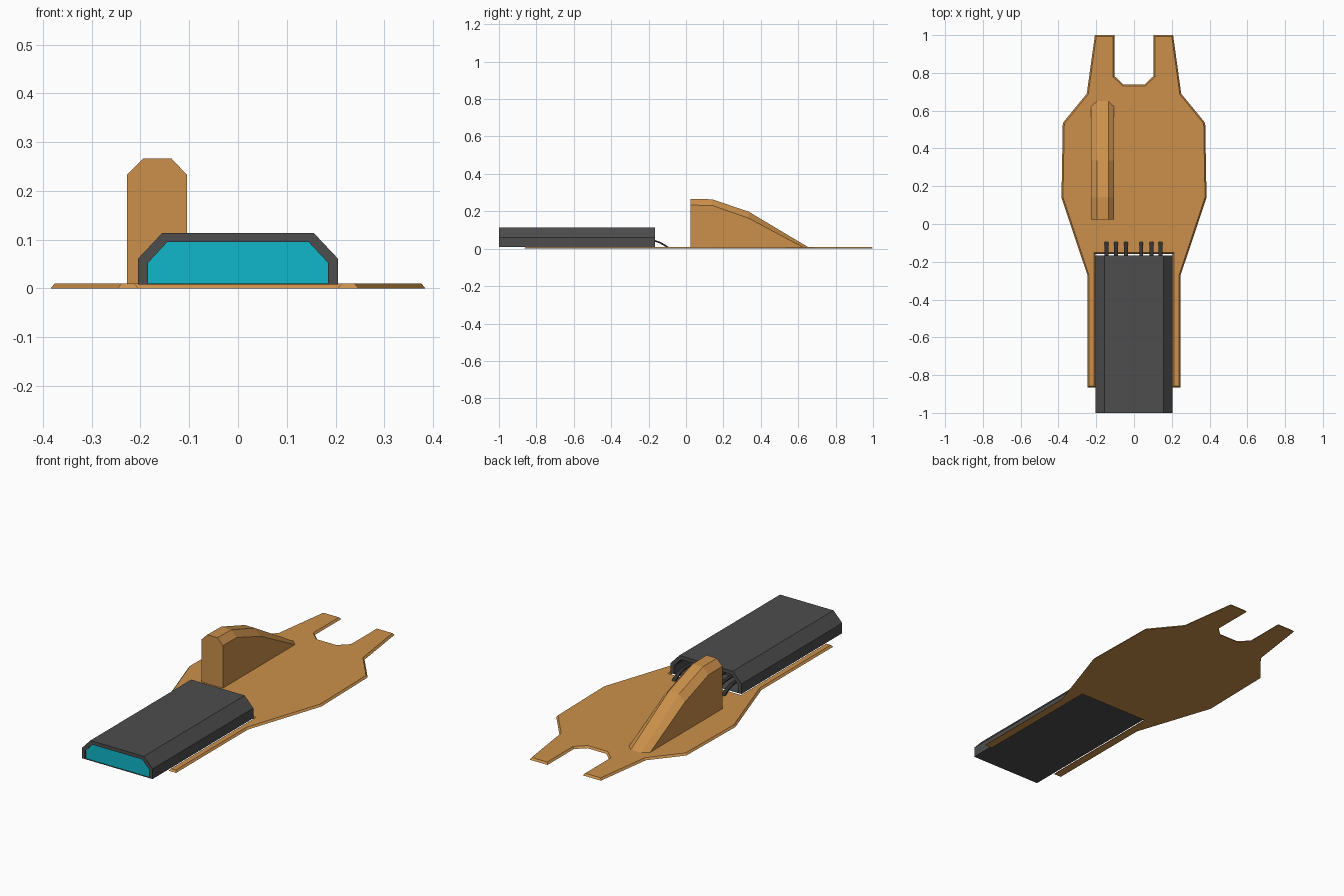
import bpy, bmesh

if "Cube" in bpy.data.objects:
    bpy.data.objects.remove(bpy.data.objects["Cube"])


def material(name, rgb):
    m = bpy.data.materials.new(name)
    m.diffuse_color = (*rgb, 1)
    m.use_nodes = True
    m.node_tree.nodes["Principled BSDF"].inputs["Base Color"].default_value = m.diffuse_color
    return m


ORANGE = material("tan_orange", (0.60, 0.28, 0.07))
GREY = material("dark_grey", (0.075, 0.075, 0.075))
CYAN = material("cyan", (0.005, 0.47, 0.60))
BLACK = material("near_black", (0.03, 0.03, 0.03))


def finish(bm, name, mat):
    bmesh.ops.recalc_face_normals(bm, faces=bm.faces[:])
    me = bpy.data.meshes.new(name)
    bm.to_mesh(me)
    bm.free()
    me.materials.append(mat)
    ob = bpy.data.objects.new(name, me)
    bpy.context.collection.objects.link(ob)
    return ob


def loft(name, rings, mat):
    """Skin a list of equal-length point rings and cap both ends."""
    bm = bmesh.new()
    vs = [[bm.verts.new(p) for p in r] for r in rings]
    n = len(vs[0])
    for a, b in zip(vs, vs[1:]):
        for i in range(n):
            j = (i + 1) % n
            bm.faces.new((a[i], a[j], b[j], b[i]))
    bm.faces.new(vs[0])
    bm.faces.new(vs[-1])
    return finish(bm, name, mat)


# Base plate: mirrored outline with sloping edges, forked end and rear slot
half = [(0.055, 0.738), (0.102, 0.782), (0.102, 1.0), (0.207, 1.0),
        (0.25, 0.69), (0.377, 0.535), (0.384, 0.14), (0.247, -0.27),
        (0.247, -0.865), (0.204, -0.865), (0.204, -0.16)]
outline = half + [(-x, y) for x, y in reversed(half)]
bm = bmesh.new()
verts = [bm.verts.new((x, y, 0)) for x, y in outline]
top = bm.faces.new(verts)
top.normal_update()
if top.normal.z < 0:
    top.normal_flip()
bmesh.ops.inset_region(bm, faces=[top], thickness=0.008, depth=0.01,
                       use_boundary=True, use_even_offset=True)
rim = sorted((v for v in bm.verts if v.is_boundary), key=lambda v: v.index)
edges = [e for e in bm.edges if e.is_boundary]
bmesh.ops.contextual_create(bm, geom=edges)
finish(bm, "base_plate", ORANGE)

# Fin: chamfered section lofted along y; (side y, side z, top y, top z)
stations = [(0.024, 0.233, 0.024, 0.266), (0.14, 0.231, 0.14, 0.264),
            (0.335, 0.163, 0.335, 0.198), (0.625, 0.008, 0.652, 0.009)]
rings = []
for ys, zs, yt, zt in stations:
    rings.append([(-0.228, ys, 0.004), (-0.228, ys, zs), (-0.195, yt, zt),
                  (-0.136, yt, zt), (-0.105, ys, zs), (-0.105, ys, 0.004)])
loft("fin", rings, ORANGE)


def section(y, w, shoulder, tw, h, z0):
    return [(-w, y, z0), (-w, y, shoulder), (-tw, y, h),
            (tw, y, h), (w, y, shoulder), (w, y, z0)]


OUTER = (0.205, 0.061, 0.155, 0.114, 0.008)
INNER = (0.185, 0.052, 0.145, 0.095, 0.0095)

# Casing: hollowed at both ends
loft("casing", [section(-0.985, *INNER), section(-1.0, *INNER),
                section(-1.0, *OUTER), section(-0.166, *OUTER),
                section(-0.166, *INNER), section(-0.30, *INNER)], GREY)

# Coloured panel in the front opening
loft("front_panel", [section(-0.994, *INNER), section(-0.987, *INNER)], CYAN)

# Contact pins curving down on to the plate
path = [(-0.30, 0.050), (-0.17, 0.047), (-0.14, 0.038),
        (-0.115, 0.024), (-0.092, 0.009)]
for k, x in enumerate((-0.145, -0.095, -0.042, 0.038, 0.092, 0.141)):
    rings = [[(x - 0.01, y - 0.004, z - 0.008), (x - 0.01, y, z - 0.002),
              (x - 0.004, y, z), (x + 0.004, y, z),
              (x + 0.01, y, z - 0.002), (x + 0.01, y - 0.004, z - 0.008)]
             for y, z in path]
    loft(f"contact_pin_{k + 1}", rings, BLACK)
